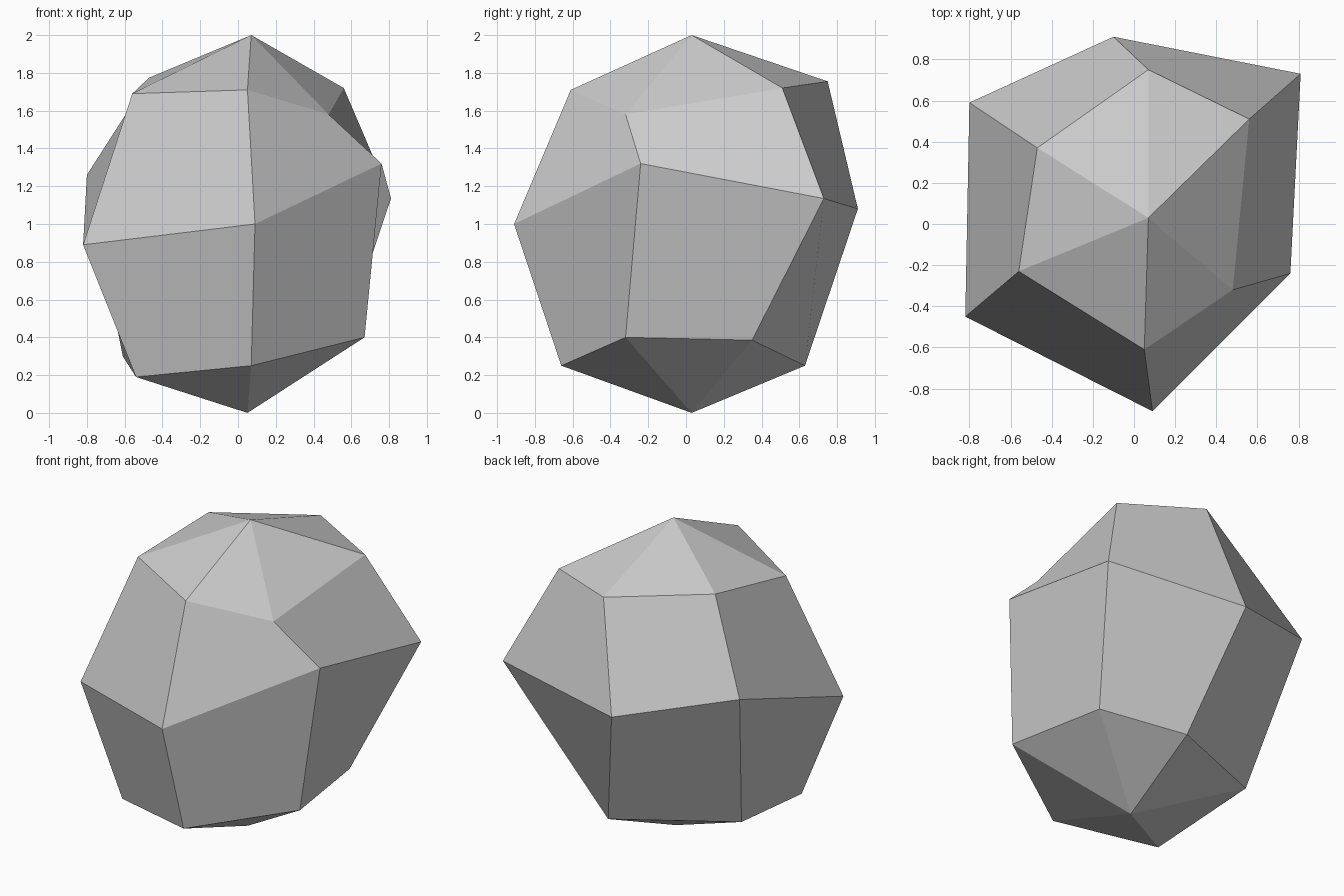
import bpy
import bmesh
import math

cube = bpy.data.objects.get("Cube")
if cube:
    bpy.data.objects.remove(cube, do_unlink=True)

# Plain grey stone
stone = bpy.data.materials.new("stone_grey")
stone.use_nodes = True
grey = (0.6, 0.6, 0.6, 1)
stone.diffuse_color = grey
stone.node_tree.nodes["Principled BSDF"].inputs["Base Color"].default_value = grey

# Irregular rings, each counter-clockwise from the front corner
lower = [(0.07, -0.66, 0.25), (0.67, -0.32, 0.4), (0.56, 0.35, 0.385),
         (0.12, 0.63, 0.25), (-0.61, 0.3, 0.3), (-0.54, -0.42, 0.19)]
middle = [(0.09, -0.91, 1.0), (0.76, -0.24, 1.32), (0.81, 0.73, 1.135),
          (-0.1, 0.91, 1.08), (-0.8, 0.59, 1.26), (-0.82, -0.45, 0.89)]
upper = [(0.05, -0.61, 1.71), (0.48, -0.32, 1.58), (0.56, 0.51, 1.72),
         (0.07, 0.75, 1.755), (-0.47, 0.37, 1.775), (-0.56, -0.23, 1.69)]
rings = {-1: lower, 0: middle, 1: upper}
top, bottom = (0.07, 0.03, 2), (0.05, 0.03, 0)

# Coarse sphere whose corners are pushed out of round
bm = bmesh.new()
bmesh.ops.create_uvsphere(bm, u_segments=6, v_segments=4, radius=1)
for v in bm.verts:
    if abs(v.co.z) > 0.95:
        v.co = top if v.co.z > 0 else bottom
    else:
        segment = round((math.atan2(v.co.y, v.co.x) + math.pi / 2) / (math.pi / 3)) % 6
        v.co = rings[round(v.co.z)][segment]
bmesh.ops.recalc_face_normals(bm, faces=bm.faces)

mesh = bpy.data.meshes.new("rock")
bm.to_mesh(mesh)
bm.free()
mesh.materials.append(stone)
rock = bpy.data.objects.new("rock", mesh)
bpy.context.collection.objects.link(rock)
